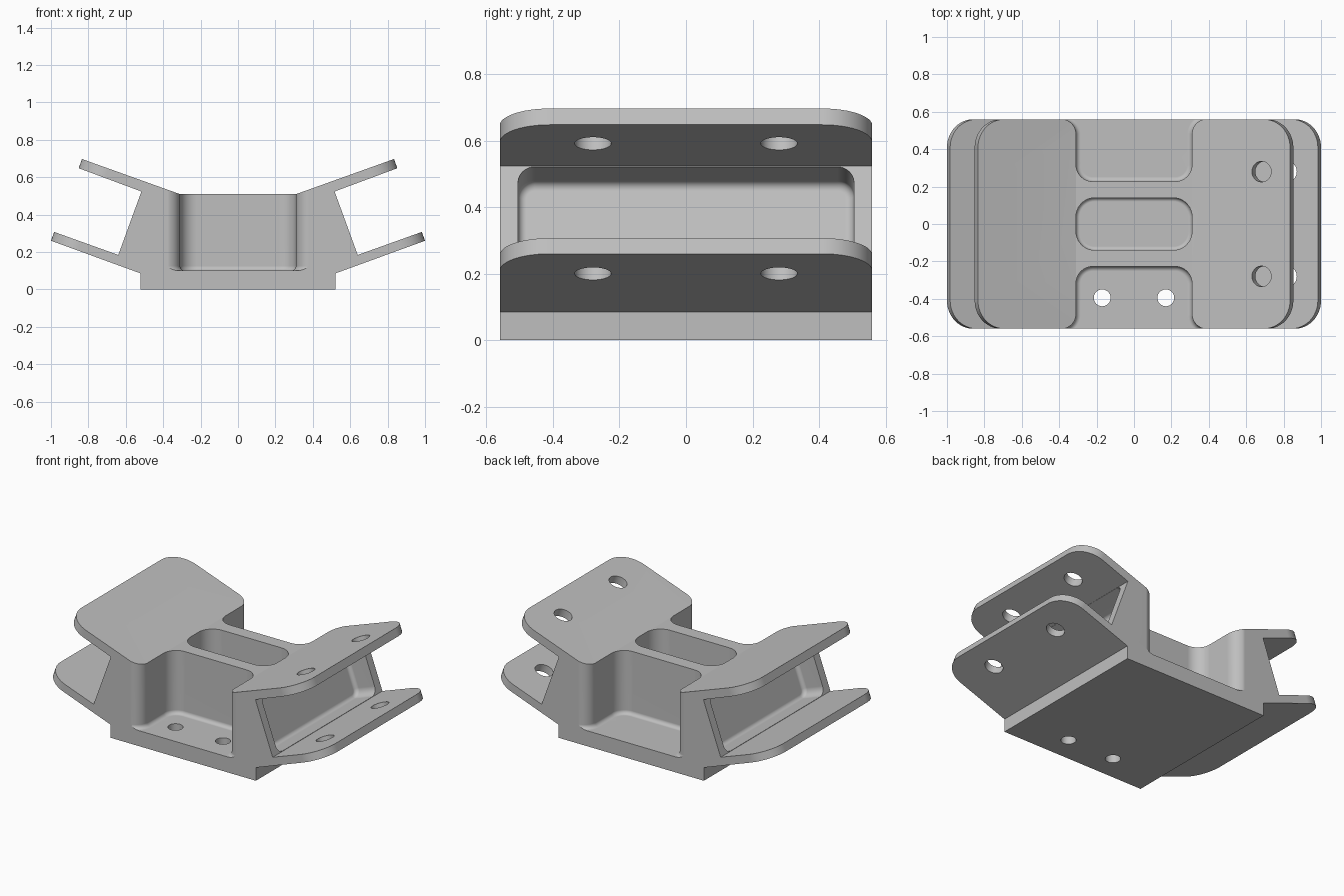
import bpy, bmesh, math
from mathutils import Matrix, Vector

if "Cube" in bpy.data.objects:
    bpy.data.objects.remove(bpy.data.objects["Cube"], do_unlink=True)

HALF_DEPTH = 0.56
TILT = math.radians(20)
FLOOR = 0.1


def fillet(corners, steps=10):
    """Round each (x, y, radius) corner of a closed outline."""
    pts = []
    for i, (x, y, r) in enumerate(corners):
        p = Vector((x, y))
        if r == 0:
            pts.append(p)
            continue
        a = (Vector(corners[i - 1][:2]) - p).normalized()
        b = (Vector(corners[(i + 1) % len(corners)][:2]) - p).normalized()
        half = a.angle(b) / 2
        centre = p + (a + b).normalized() * r / math.sin(half)
        start = p + a * r / math.tan(half) - centre
        end = p + b * r / math.tan(half) - centre
        sweep = start.angle_signed(end)
        for k in range(steps + 1):
            pts.append(centre + Matrix.Rotation(-sweep * k / steps, 2) @ start)
    return pts


def rounded_rect(x0, x1, y0, y1, r):
    return fillet([(x0, y0, r), (x1, y0, r), (x1, y1, r), (x0, y1, r)])


def circle(r, n=32):
    return [Vector((r * math.cos(math.tau * k / n), r * math.sin(math.tau * k / n)))
            for k in range(n)]


def prism(name, outline, height, matrix, round_bottom=0.0):
    """Extrude an outline along local z, optionally rounding the bottom rim."""
    bm = bmesh.new()
    base = bm.faces.new([bm.verts.new((p.x, p.y, 0)) for p in outline])
    rim = list(base.edges)
    top = bmesh.ops.extrude_face_region(bm, geom=[base], use_keep_orig=True)["geom"]
    bmesh.ops.translate(bm, vec=(0, 0, height),
                        verts=[g for g in top if isinstance(g, bmesh.types.BMVert)])
    bmesh.ops.recalc_face_normals(bm, faces=bm.faces)
    if round_bottom:
        bmesh.ops.bevel(bm, geom=rim, offset=round_bottom, segments=4, profile=0.5,
                        affect='EDGES', clamp_overlap=False)
    bm.transform(matrix)
    bmesh.ops.recalc_face_normals(bm, faces=bm.faces)
    mesh = bpy.data.meshes.new(name)
    bm.to_mesh(mesh)
    bm.free()
    obj = bpy.data.objects.new(name, mesh)
    bpy.context.collection.objects.link(obj)
    return obj


# Bracket body: front profile with two tilted flanges per side
u = Vector((math.cos(TILT), math.sin(TILT)))
v = Vector((-u.y, u.x))
low_tip = Vector((1.0, 0.26))
high_tip = Vector((0.852, 0.648))
web_low = Vector((0.64, 0.184))
web_high = web_low + v * 0.361
right = [Vector((0.52, 0)), Vector((0.52, 0.085)), low_tip, low_tip + v * 0.05,
         web_low, web_high, high_tip, high_tip + v * 0.052, Vector((0.31, 0.509))]
left = [Vector((-p.x, p.y)) for p in reversed(right)]
stand = Matrix.Translation((0, HALF_DEPTH, 0)) @ Matrix.Rotation(math.pi / 2, 4, 'X')
body = prism("mounting_bracket", right + left, 2 * HALF_DEPTH, stand)

# Rounded flange corners
bm = bmesh.new()
bm.from_mesh(body.data)
tips = [e for e in bm.edges
        if abs(e.verts[0].co.y - e.verts[1].co.y) < 0.01
        and all(abs(w.co.x) > 0.8 for w in e.verts) and e.calc_length() < 0.1]
bmesh.ops.bevel(bm, geom=tips, offset=0.15, segments=12, profile=0.5, affect='EDGES')
bm.to_mesh(body.data)
bm.free()

# Centre slot
cutters = [prism("slot_cutter", rounded_rect(-0.31, 0.31, -0.14, 0.14, 0.1), 1,
                 Matrix.Translation((0, 0, FLOOR)), 0.02)]

# End pocket outline with flared mouth
y_mouth = -HALF_DEPTH - 0.001
mouth = [(0.4, -0.7, 0), (0.4, y_mouth, 0), (0.31, y_mouth, 0.08), (0.31, -0.227, 0.09)]
pocket = fillet(mouth + [(-x, y, r) for x, y, r in reversed(mouth)])
side_recess = rounded_rect(-0.505, 0.505, 0.002, 0.359, 0.05)
tilt = Matrix.Rotation(-TILT, 4, 'Y')
axes = Matrix(((0, 0, 1, 0), (1, 0, 0, 0), (0, 1, 0, 0), (0, 0, 0, 1)))

for turn in (Matrix.Identity(4), Matrix.Rotation(math.pi, 4, 'Z')):
    # Front and back pockets
    cutters.append(prism("pocket_cutter", pocket, 1,
                         turn @ Matrix.Translation((0, 0, FLOOR)), 0.025))
    # Side recess between the flanges
    inner = web_low - u * 0.145
    cutters.append(prism("recess_cutter", side_recess, 0.2,
                         turn @ Matrix.Translation((inner.x, 0, inner.y)) @ tilt @ axes, 0.025))
    for side in (-1, 1):
        # Base bolt holes
        cutters.append(prism("base_hole_cutter", circle(0.045), 0.3,
                             turn @ Matrix.Translation((side * 0.17, -0.395, -0.1))))
        # Flange bolt holes
        for x, z in ((0.836, 0.2), (0.7, 0.592)):
            start = Vector((x, z)) - v * 0.06
            place = Matrix.Translation((start.x, side * 0.28, start.y))
            cutters.append(prism("flange_hole_cutter", circle(0.055), 0.17,
                                 turn @ place @ tilt))

# Cut everything out of the body
bpy.ops.object.select_all(action='DESELECT')
bpy.context.view_layer.objects.active = body
body.select_set(True)
for cutter in cutters:
    cutter.hide_render = True
    cut = body.modifiers.new("cut", 'BOOLEAN')
    cut.operation = 'DIFFERENCE'
    cut.solver = 'EXACT'
    cut.object = cutter
    bpy.ops.object.modifier_apply(modifier=cut.name)
for cutter in cutters:
    bpy.data.objects.remove(cutter, do_unlink=True)

# Plain grey metal
grey = bpy.data.materials.new("grey_metal")
grey.use_nodes = True
colour = (0.52, 0.52, 0.52, 1)
grey.diffuse_color = colour
grey.node_tree.nodes["Principled BSDF"].inputs["Base Color"].default_value = colour
body.data.materials.clear()
body.data.materials.append(grey)

# Smooth rounded parts, keep machined edges sharp
bpy.ops.object.shade_smooth_by_angle(angle=math.radians(30))
normals = body.modifiers.new("flat_normals", 'WEIGHTED_NORMAL')
normals.keep_sharp = True
